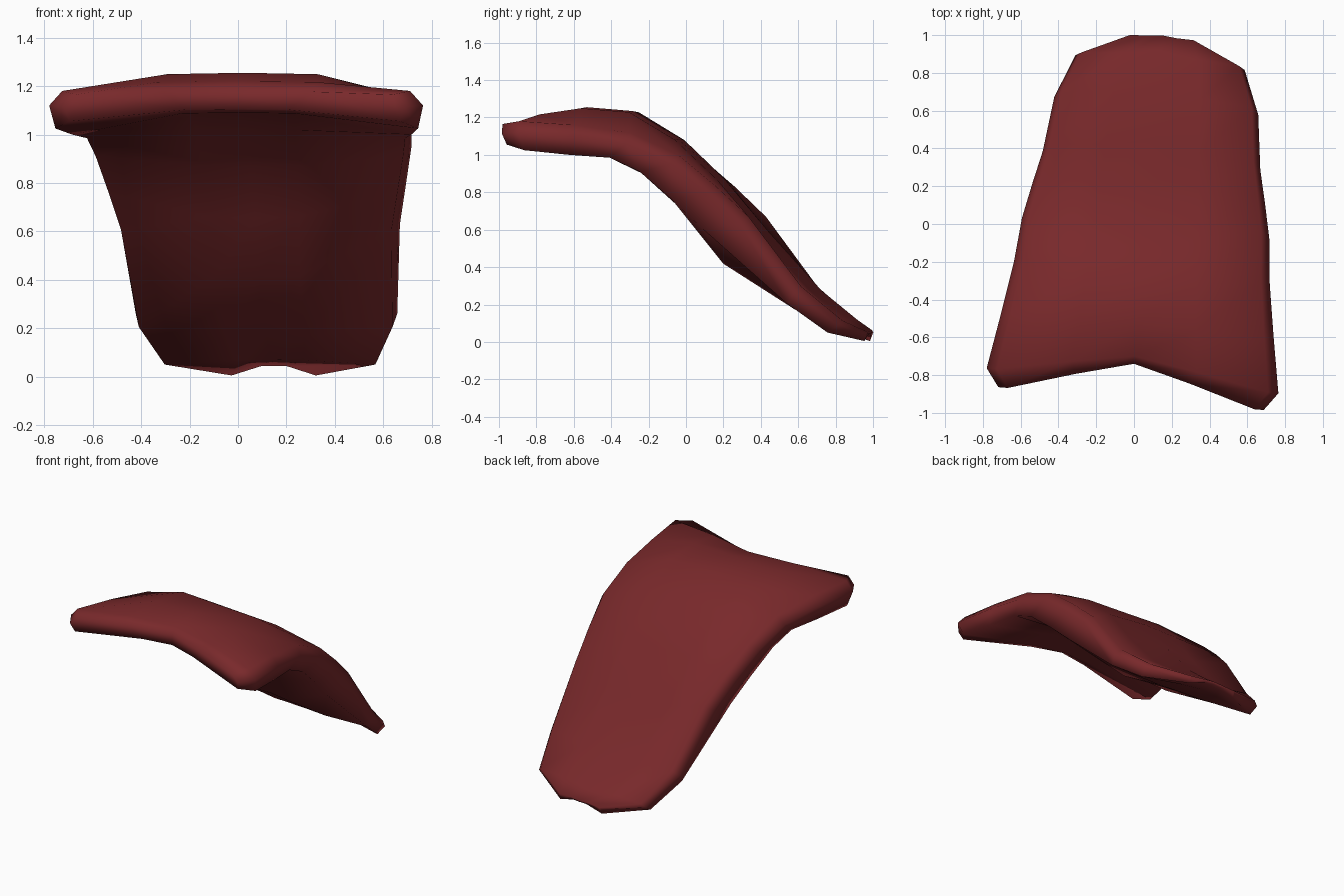
import bpy, bmesh, math
from mathutils import Vector

if "Cube" in bpy.data.objects:
    bpy.data.objects.remove(bpy.data.objects["Cube"])

# Rows along the sheet, front to back, in its own frame (v = length, z = height):
# half width, edge v/z, lower rim v/z, centre-top v/z, centre-bottom v/z, rim rise
ROWS = [
    (.705, -.185, 1.115, -.16, 1.055, .00, 1.18, .00, 1.105, .05),
    (.775, -.09, 1.12, -.06, 1.025, .04, 1.22, .04, 1.09, .06),
    (.725, .20, 1.10, .18, 1.00, .21, 1.255, .20, 1.08, .06),
    (.68, .48, 1.06, .39, .985, .45, 1.235, .40, 1.02, .06),
    (.657, .72, .95, .55, .91, .70, 1.085, .60, .87, .06),
    (.617, .91, .79, .72, .76, .95, .87, .82, .655, .06),
    (.578, 1.08, .63, .88, .605, 1.19, .585, .99, .41, .06),
    (.542, 1.37, .26, 1.33, .205, 1.47, .275, 1.35, .17, .05),
    (.45, 1.60, .09, 1.54, .05, 1.66, .12, 1.60, .07, .03),
    (.18, 1.725, .04, 1.715, .005, 1.745, .06, 1.735, .045, .015),
]
C, S = math.cos(math.radians(4.93)), math.sin(math.radians(4.93))


def place(u, v, z):
    """Turn the symmetric sheet slightly about z and centre it."""
    return Vector((u * C + v * S, -.74 - u * S + v * C, z))


def section(i):
    """Closed cross-section ring of one row."""
    w, ve, ze, vr, zr, vc, zc, vb, zb, rise = ROWS[i]
    a, b = ROWS[max(i - 1, 0)], ROWS[min(i + 1, len(ROWS) - 1)]
    d = Vector((b[5] - a[5], b[6] - a[6])).normalized()
    nv, nz = (-d.y, d.x) if i > 1 else (0, 1)   # upward normal
    f, g = .43, .3
    right = [(f * w, vc + (ve - vc) * f, zc + (ze - zc) * f * f * .2),
             (.93 * w, ve + nv * rise, ze + nz * rise),
             (w, ve, ze),
             (.97 * w, vr, zr),
             (g * w, vb + (vr - vb) * g, zb + (zr - zb) * g * .15)]
    left = [(-u, v, z) for u, v, z in reversed(right)]
    return [(0, vc, zc)] + right + [(0, vb, zb)] + left


# Curved sheet skinned through all rings
bm = bmesh.new()
rings = [[bm.verts.new(place(*p)) for p in section(i)] for i in range(len(ROWS))]
n = len(rings[0])
for r0, r1 in zip(rings, rings[1:]):
    for j in range(n):
        k = (j + 1) % n
        bm.faces.new((r0[j], r0[k], r1[k], r1[j]))

# End strips between the upper and lower sides
for ring in (rings[0], rings[-1]):
    h = n // 2
    for idx in ((2, 3, 4), (1, 2, 4, 5), (0, 1, 5, h)):
        bm.faces.new([ring[q] for q in idx])
        bm.faces.new([ring[-q % n] for q in reversed(idx)])
bmesh.ops.recalc_face_normals(bm, faces=bm.faces)
for face in bm.faces:
    face.smooth = True

mesh = bpy.data.meshes.new("curved_sheet")
bm.to_mesh(mesh)
bm.free()
mat = bpy.data.materials.new("dark red")
mat.diffuse_color = (.19, .022, .024, 1)
mat.use_nodes = True
mat.node_tree.nodes["Principled BSDF"].inputs["Base Color"].default_value = mat.diffuse_color
mesh.materials.append(mat)
obj = bpy.data.objects.new("curved_sheet", mesh)
bpy.context.collection.objects.link(obj)
